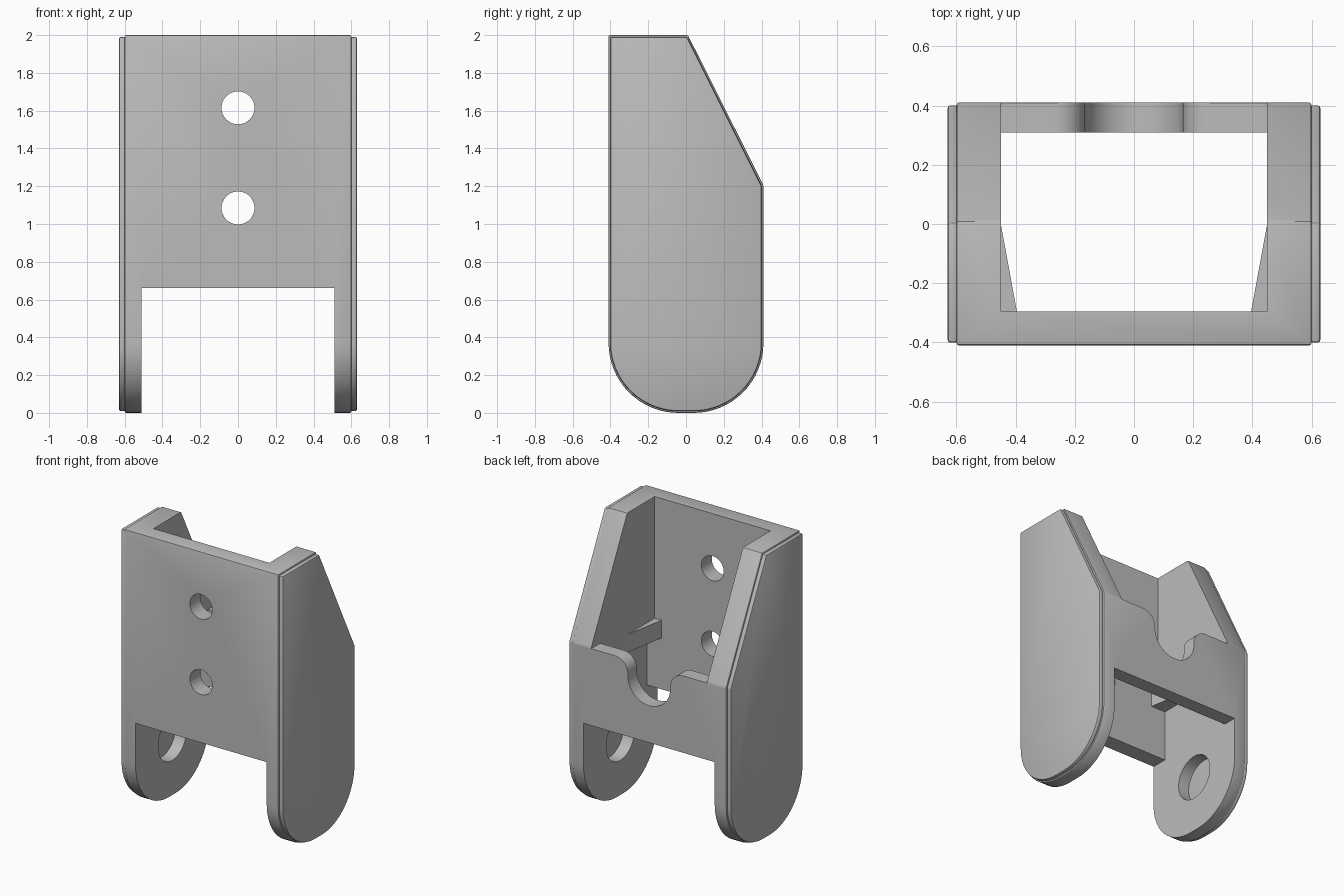
import bpy, bmesh, math
from math import cos, sin, pi, radians
from mathutils import Vector

old = bpy.data.objects.get("Cube")
if old:
    bpy.data.objects.remove(old, do_unlink=True)

grey = bpy.data.materials.new("plain grey")
grey.use_nodes = True
COLOUR = (0.5, 0.5, 0.5, 1)
grey.diffuse_color = COLOUR
grey.node_tree.nodes["Principled BSDF"].inputs["Base Color"].default_value = COLOUR


def arc(cx, cz, r, start, end, n=16):
    """Points on an arc, angles in degrees."""
    angles = [radians(start + (end - start) * i / n) for i in range(n + 1)]
    return [(cx + r * cos(a), cz + r * sin(a)) for a in angles]


def prism(name, outline, axis, low, high):
    """Extrude a flat outline along one axis between two positions."""
    place = {"x": lambda p, d: (d, p[0], p[1]),
             "y": lambda p, d: (p[0], d, p[1]),
             "z": lambda p, d: (p[0], p[1], d)}[axis]
    bm = bmesh.new()
    face = bm.faces.new([bm.verts.new(place(p, low)) for p in outline])
    grown = bmesh.ops.extrude_face_region(bm, geom=[face])["geom"]
    shift = Vector(place((0, 0), high - low))
    bmesh.ops.translate(bm, vec=shift, verts=[v for v in grown if isinstance(v, bmesh.types.BMVert)])
    bmesh.ops.recalc_face_normals(bm, faces=bm.faces)
    mesh = bpy.data.meshes.new(name)
    bm.to_mesh(mesh)
    bm.free()
    mesh.materials.append(grey)
    obj = bpy.data.objects.new(name, mesh)
    bpy.context.collection.objects.link(obj)
    return obj


def rect(a, b, c, d):
    return [(a, c), (b, c), (b, d), (a, d)]


def select(obj):
    bpy.ops.object.select_all(action="DESELECT")
    obj.select_set(True)
    bpy.context.view_layer.objects.active = obj


def soften(obj, width):
    mod = obj.modifiers.new("Soft edges", "BEVEL")
    mod.width, mod.segments = width, 2
    mod.limit_method, mod.angle_limit = "ANGLE", radians(22)
    select(obj)
    bpy.ops.object.modifier_apply(modifier=mod.name)


def cut(obj, cutter):
    mod = obj.modifiers.new("Cut", "BOOLEAN")
    mod.operation, mod.solver, mod.object = "DIFFERENCE", "EXACT", cutter
    select(obj)
    bpy.ops.object.modifier_apply(modifier=mod.name)
    bpy.data.objects.remove(cutter, do_unlink=True)


def side_outline(inset=0.0):
    """Side shape: flat front, sloped upper back, rounded foot."""
    e = 0.41 - inset
    r = 0.37 - inset
    top = 2 - inset
    return ([(-e, top), (0.01 - inset / 2, top), (e, 1.205 - inset / 2)]
            + arc(0.04, 0.37, r, 0, -90) + arc(-0.04, 0.37, r, -90, -180))


# Body block, rounded on its outer edges
body = prism("bracket_body", side_outline(), "x", -0.6, 0.6)
soften(body, 0.008)

# Inner cavity, wider in its lower part, and the gap between the arms
cut(body, prism("upper_cavity", rect(-0.45, 0.45, 1.0, 3), "y", -0.295, 0.31))
cut(body, prism("lower_cavity", rect(-0.51, 0.51, 0.5, 1.02), "y", -0.295, 0.31))
cut(body, prism("arm_gap", rect(-0.51, 0.51, -1, 0.66), "y", -1, 1))

# Open upper back with a rounded U notch in the low back wall
half = arc(0.265, 1.1, 0.1, 180, 90, 10)
notch = ([(0.45, 3), (-0.45, 3), (-0.45, 1.2)]
         + [(-x, z) for x, z in reversed(half)]
         + arc(0, 1.085, 0.165, 180, 360, 24) + half + [(0.45, 1.2)])
cut(body, prism("back_opening", notch, "y", 0.1, 1))

# Two screw holes in the front and a blind pivot hole in each arm
for z in (1.085, 1.615):
    cut(body, prism("screw_hole", arc(0, z, 0.087, 0, 352.5, 47), "y", -1, 0))
cut(body, prism("pivot_hole", arc(0, 0.4, 0.157, 0, 352.5, 47), "x", -0.598, 0.598))

parts = [body]
for side, label in ((1, "left"), (-1, "right")):
    # Thin outer cover on each side
    cover = prism(label + "_cover", side_outline(0.009), "x", *sorted((side * 0.595, side * 0.63)))
    soften(cover, 0.01)
    # Small wedge stop inside the front corner
    wedge = [(side * 0.455, 0.0), (side * 0.45, 0.0), (side * 0.395, -0.3), (side * 0.455, -0.3)]
    parts += [cover, prism(label + "_wedge_stop", wedge, "z", 1.02, 1.145)]

for part in parts:
    select(part)
    bpy.ops.object.shade_smooth_by_angle(angle=radians(25))
